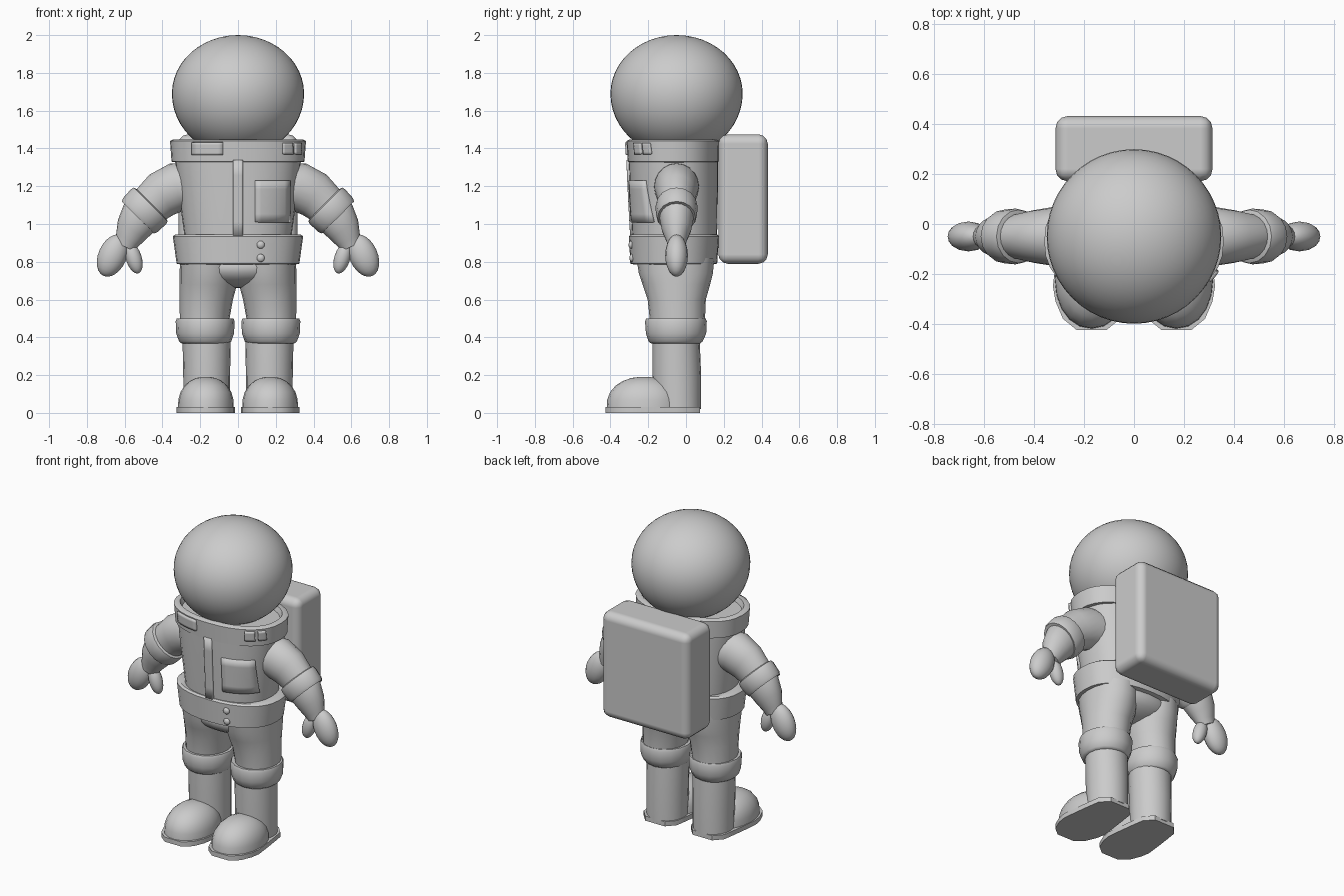
import bpy, bmesh, math
from math import sin, cos, pi, radians
from mathutils import Matrix

if "Cube" in bpy.data.objects:
    bpy.data.objects.remove(bpy.data.objects["Cube"])


def finish(name, bm, mirror=False, bevel=0, solid=0, angle=40):
    bmesh.ops.recalc_face_normals(bm, faces=bm.faces)
    me = bpy.data.meshes.new(name)
    bm.to_mesh(me)
    bm.free()
    ob = bpy.data.objects.new(name, me)
    bpy.context.collection.objects.link(ob)
    bpy.ops.object.select_all(action='DESELECT')
    ob.select_set(True)
    bpy.context.view_layer.objects.active = ob
    bpy.ops.object.shade_smooth_by_angle(angle=radians(angle))
    if solid:
        m = ob.modifiers.new("solid", 'SOLIDIFY')
        m.thickness, m.offset = solid, 0
    if bevel:
        m = ob.modifiers.new("bevel", 'BEVEL')
        m.width, m.segments = bevel, 3
    if mirror:
        ob.modifiers.new("mirror", 'MIRROR')
    return ob


def power(t, n):
    return math.copysign(abs(t) ** (2 / n), t)


def loft(name, rings, n=2.0, seg=20, **kw):
    """Rings: (cx, cy, cz, radius across, radius in y, tilt in degrees)."""
    bm = bmesh.new()
    loops = []
    for cx, cy, cz, ru, rv, tilt in rings:
        t = radians(tilt)
        loop = []
        for i in range(seg):
            a = 2 * pi * i / seg
            u, v = ru * power(cos(a), n), rv * power(sin(a), n)
            loop.append(bm.verts.new((cx + u * cos(t), cy + v, cz + u * sin(t))))
        loops.append(loop)
    for a, b in zip(loops, loops[1:]):
        for i in range(seg):
            j = (i + 1) % seg
            bm.faces.new((a[i], a[j], b[j], b[i]))
    bm.faces.new(loops[0])
    bm.faces.new(loops[-1])
    return finish(name, bm, **kw)


def upright(rows, cx=0):
    """Rows (z, half width, y front, y back) become level rings."""
    return [(cx, (f + b) / 2, z, rx, (b - f) / 2, 0) for z, rx, f, b in rows]


def ball(name, c, r, tilt=0, seg=20, rows=12, **kw):
    bm = bmesh.new()
    bmesh.ops.create_uvsphere(bm, u_segments=seg, v_segments=rows, radius=1)
    mat = Matrix.Translation(c) @ Matrix.Rotation(radians(tilt), 4, 'Y') @ Matrix.Diagonal((*r, 1))
    bmesh.ops.transform(bm, matrix=mat, verts=bm.verts)
    return finish(name, bm, **kw)


N = 2.3
TORSO = [(0.80, 0.28, -0.275, 0.16), (0.95, 0.285, -0.285, 0.165),
         (1.2, 0.32, -0.298, 0.17), (1.36, 0.335, -0.305, 0.17)]
COLLAR = [(1.33, 0.352, -0.308, 0.172), (1.44, 0.36, -0.315, 0.175)]
BELT = [(0.79, 0.325, -0.295, 0.165), (0.935, 0.345, -0.302, 0.175)]


def front_y(rows, x, z):
    for a, b in zip(rows, rows[1:]):
        if z <= b[0] or b is rows[-1]:
            t = (z - a[0]) / (b[0] - a[0])
            _, rx, f, k = [p + (q - p) * t for p, q in zip(a, b)]
            return (f + k) / 2 - (k - f) / 2 * max(0, 1 - abs(x / rx) ** N) ** (1 / N)


def patch(name, rows, x0, x1, z0, z1, thick=0.024):
    """Raised plate that follows the front of a body section."""
    bm = bmesh.new()
    nx, nz = 6, 5
    g = []
    for i in range(nx + 1):
        x = x0 + (x1 - x0) * i / nx
        zs = [z0 + (z1 - z0) * j / nz for j in range(nz + 1)]
        g.append([bm.verts.new((x, front_y(rows, x, z), z)) for z in zs])
    for i in range(nx):
        for j in range(nz):
            bm.faces.new((g[i][j], g[i + 1][j], g[i + 1][j + 1], g[i][j + 1]))
    return finish(name, bm, solid=thick)


# Helmet, slightly fuller below its widest line
helmet = ball("helmet", (0, -0.05, 1.69), (0.35, 0.35, 0.31), seg=48, rows=24)
for v in helmet.data.vertices:
    if v.co.z < 1.69:
        v.co.z = 1.69 + (v.co.z - 1.69) * 1.06

# Torso, collar with sunken top, belt
loft("torso", upright(TORSO), N, 32)
loft("collar", upright([(1.325, 0.32, -0.28, 0.15)] + COLLAR +
     [(1.447, 0.345, -0.30, 0.16), (1.447, 0.325, -0.28, 0.14), (1.415, 0.31, -0.27, 0.13)]), N, 32)
loft("belt", upright([(0.785, 0.30, -0.27, 0.14)] + BELT +
     [(0.945, 0.33, -0.29, 0.165), (0.94, 0.27, -0.25, 0.12)]), N, 32)

# Chest, collar and belt fittings
patch("front_closure", TORSO, -0.025, 0.025, 0.93, 1.34)
patch("chest_panel", TORSO, 0.09, 0.27, 1.01, 1.23)
patch("collar_plate", COLLAR, -0.24, -0.08, 1.365, 1.433)
patch("collar_clip_inner", COLLAR, 0.235, 0.285, 1.37, 1.43)
patch("collar_clip_outer", COLLAR, 0.298, 0.328, 1.37, 1.43)
for i, z in enumerate((0.89, 0.82)):
    ball(f"belt_button_{i + 1}", (0.12, front_y(BELT, 0.12, z), z), (0.021, 0.014, 0.021), rows=8)

# Backpack
bm = bmesh.new()
bmesh.ops.create_cube(bm, size=1)
bmesh.ops.transform(bm, verts=bm.verts, matrix=Matrix.Translation((0, 0.302, 1.132))
                    @ Matrix.Diagonal((0.63, 0.262, 0.685, 1)))
pack = finish("backpack", bm, bevel=0.05, angle=180)
pack.modifiers["bevel"].harden_normals = True

# Hips and legs
ball("hips", (0, -0.055, 0.77), (0.29, 0.2, 0.11), seg=24)
thigh = [(0.48, 0.178, 0.13, -0.19, 0.10), (0.6, 0.168, 0.141, -0.203, 0.105),
         (0.68, 0.157, 0.152, -0.23, 0.128), (0.74, 0.154, 0.155, -0.25, 0.143),
         (0.82, 0.152, 0.155, -0.262, 0.148)]
loft("thighs", [(cx, (f + b) / 2, z, rx, (b - f) / 2, 0) for z, cx, rx, f, b in thigh], mirror=True)
loft("knee_cuffs", upright([(0.368, 0.125, -0.185, 0.075), (0.378, 0.138, -0.198, 0.088),
     (0.42, 0.153, -0.212, 0.107), (0.485, 0.156, -0.217, 0.11), (0.5, 0.15, -0.21, 0.104),
     (0.497, 0.12, -0.18, 0.075)], 0.174), seg=16, mirror=True)
loft("shins", upright([(0.02, 0.122, -0.17, 0.08), (0.2, 0.124, -0.178, 0.08),
     (0.4, 0.128, -0.178, 0.072)], 0.166), mirror=True)

# Boots: domed toe on a shaped sole
dome = [(0.02, 1.0), (0.07, 0.985), (0.11, 0.91), (0.145, 0.76), (0.17, 0.56), (0.185, 0.34), (0.191, 0.1)]
loft("boot_toes", [(0.17, -0.22, z, 0.148 * s, 0.2 * s, 0) for z, s in dome], 2.1, mirror=True)
half = [(0.06, -0.425), (0.115, -0.38), (0.145, -0.31), (0.155, -0.25), (0.145, -0.16),
        (0.132, -0.06), (0.12, 0.02), (0.07, 0.075)]
bm = bmesh.new()
outline = half + [(-x, y) for x, y in reversed(half)]
face = bm.faces.new([bm.verts.new((0.17 + x, y, 0)) for x, y in outline])
up = bmesh.ops.extrude_face_region(bm, geom=[face])["geom"]
bmesh.ops.translate(bm, vec=(0, 0, 0.03), verts=[v for v in up if isinstance(v, bmesh.types.BMVert)])
if not face.is_valid or len(bm.faces) == len(outline) + 1:
    bm.faces.new([v for v in bm.verts if v.co.z < 0.01])
finish("boot_soles", bm, mirror=True)

# Arms, bent outwards and down
Y = -0.05
loft("arms", [(0.24, Y, 1.2, 0.125, 0.12, 90), (0.325, Y, 1.195, 0.13, 0.118, 74),
     (0.405, Y, 1.155, 0.124, 0.105, 59), (0.465, Y, 1.1, 0.11, 0.09, 47),
     (0.525, Y, 1.03, 0.108, 0.09, 43), (0.562, Y, 0.97, 0.09, 0.078, 35),
     (0.585, Y, 0.915, 0.068, 0.055, 28), (0.6, Y, 0.88, 0.055, 0.045, 25)], mirror=True)
loft("arm_cuffs", [(0.457, Y, 1.108, 0.105, 0.09, 45), (0.462, Y, 1.103, 0.127, 0.107, 45),
     (0.475, Y, 1.09, 0.131, 0.112, 45), (0.518, Y, 1.047, 0.128, 0.108, 45),
     (0.53, Y, 1.035, 0.12, 0.1, 45), (0.528, Y, 1.037, 0.1, 0.08, 45)], seg=16, mirror=True)

# Mittens
ball("mittens", (0.664, Y, 0.833), (0.075, 0.06, 0.118), -24, seg=16, mirror=True)
ball("thumbs", (0.552, Y - 0.005, 0.82), (0.042, 0.04, 0.085), 17, seg=16, mirror=True)
